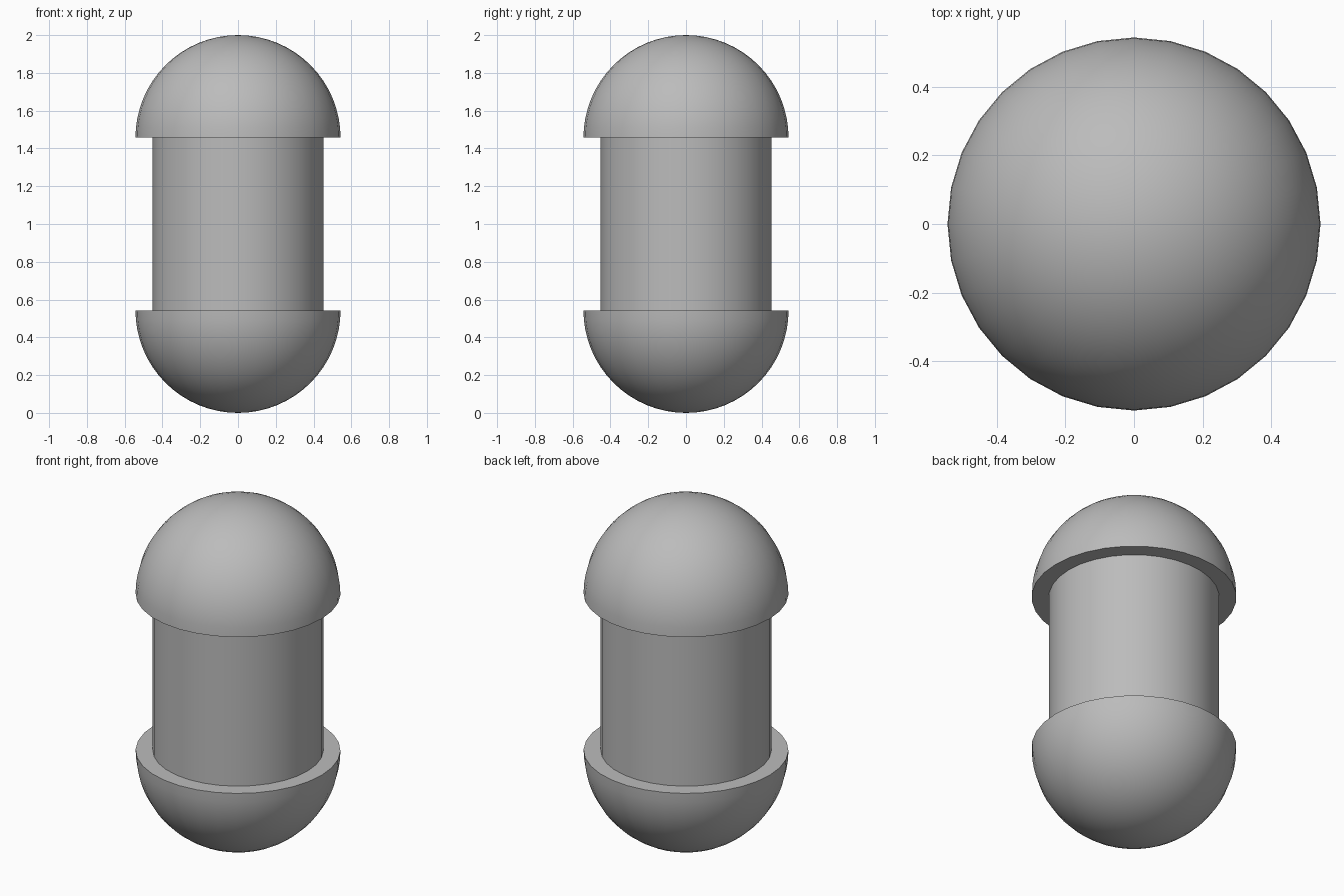
import bpy
import bmesh
from math import radians
from mathutils import Matrix

cube = bpy.data.objects.get("Cube")
if cube:
    bpy.data.objects.remove(cube, do_unlink=True)

SIDES = 32
CAP_RADIUS = 0.543
BODY_RADIUS = 0.452
HEIGHT = 2.0

grey = bpy.data.materials.new("plain grey")
color = (0.5, 0.5, 0.5, 1)
grey.diffuse_color = color
grey.use_nodes = True
grey.node_tree.nodes["Principled BSDF"].inputs["Base Color"].default_value = color


def add_part(name, bm):
    """Turn a bmesh into a smooth-shaded object with sharp rims."""
    bmesh.ops.recalc_face_normals(bm, faces=bm.faces)
    mesh = bpy.data.meshes.new(name)
    bm.to_mesh(mesh)
    bm.free()
    mesh.materials.append(grey)
    part = bpy.data.objects.new(name, mesh)
    bpy.context.collection.objects.link(part)
    bpy.ops.object.select_all(action='DESELECT')
    part.select_set(True)
    bpy.context.view_layer.objects.active = part
    bpy.ops.object.shade_smooth_by_angle(angle=radians(35))


def add_dome(name, rim_z, up):
    """Half a sphere closed by a flat face at the rim."""
    bm = bmesh.new()
    bmesh.ops.create_uvsphere(bm, u_segments=SIDES, v_segments=SIDES,
                              radius=CAP_RADIUS)
    geom = bm.verts[:] + bm.edges[:] + bm.faces[:]
    bmesh.ops.bisect_plane(bm, geom=geom, plane_co=(0, 0, 0),
                           plane_no=(0, 0, up), clear_inner=True)
    bmesh.ops.holes_fill(bm, edges=[e for e in bm.edges if e.is_boundary])
    bmesh.ops.translate(bm, verts=bm.verts, vec=(0, 0, rim_z))
    add_part(name, bm)


# Round caps
add_dome("top_dome", HEIGHT - CAP_RADIUS, 1)
add_dome("bottom_dome", CAP_RADIUS, -1)

# Straight body between the caps
bm = bmesh.new()
bmesh.ops.create_cone(bm, cap_ends=True, segments=SIDES,
                      radius1=BODY_RADIUS, radius2=BODY_RADIUS,
                      depth=HEIGHT - 2 * CAP_RADIUS,
                      matrix=Matrix.Translation((0, 0, HEIGHT / 2)))
add_part("body_cylinder", bm)
